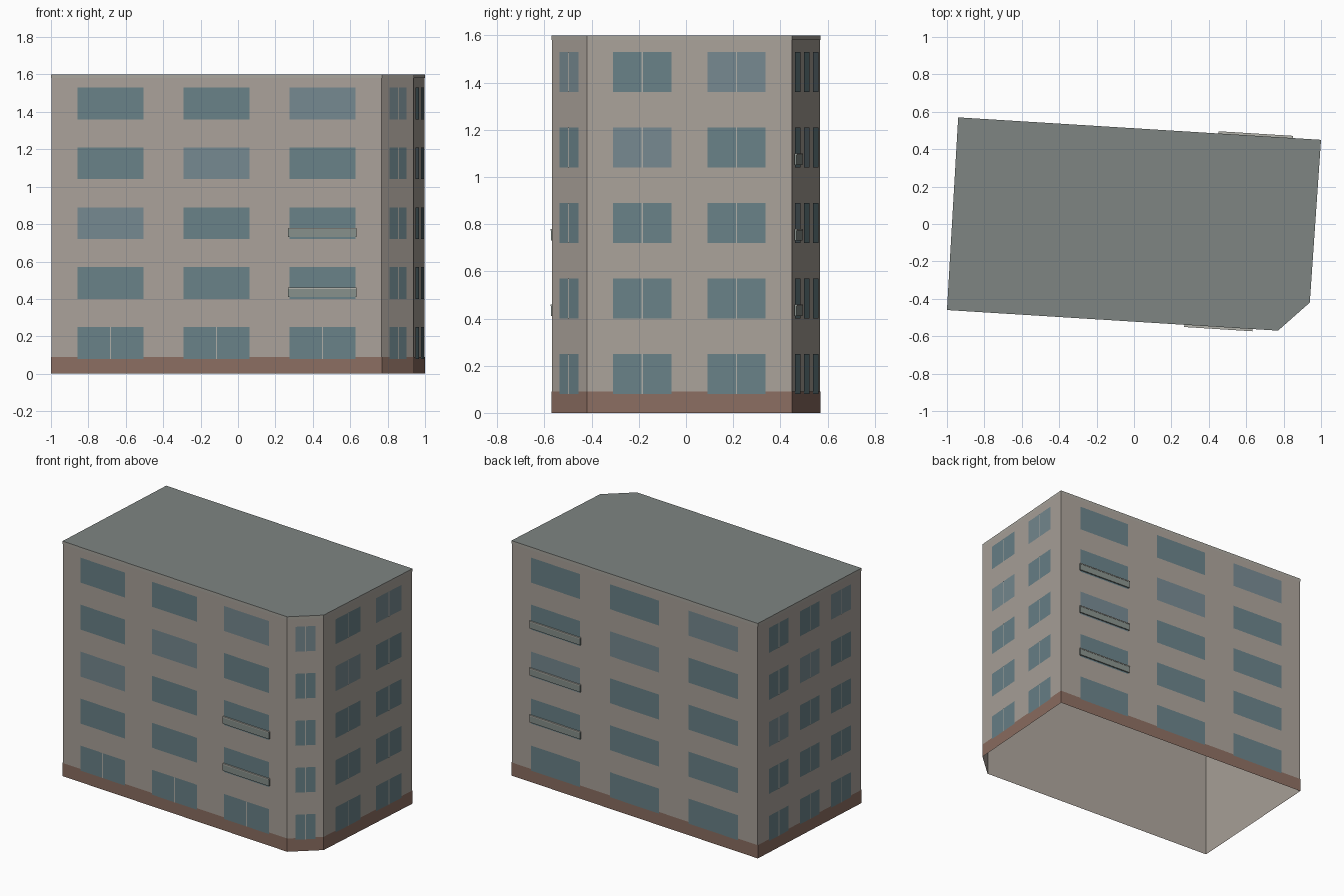
import bpy
import bmesh
from mathutils import Vector

if "Cube" in bpy.data.objects:
    bpy.data.objects.remove(bpy.data.objects["Cube"])

# Footprint, counter-clockwise from the front left corner
FOOT = [Vector(p) for p in [(-1, -0.46), (0.77, -0.57), (0.94, -0.42), (1, 0.45), (-0.94, 0.57)]]
FLOORS = [(0.08, 0.25)] + [(0.4 + 0.32 * i, 0.57 + 0.32 * i) for i in range(4)]


def build(name, color, parts):
    """One object from a list of faces, each a list of points."""
    bm = bmesh.new()
    for pts in parts:
        bm.faces.new([bm.verts.new(p) for p in pts])
    bmesh.ops.remove_doubles(bm, verts=bm.verts, dist=0.0003)
    mesh = bpy.data.meshes.new(name)
    bm.to_mesh(mesh)
    bm.free()
    mat = bpy.data.materials.new(name + "_colour")
    mat.diffuse_color = (*color, 1)
    mat.use_nodes = True
    mat.node_tree.nodes["Principled BSDF"].inputs["Base Color"].default_value = mat.diffuse_color
    mesh.materials.append(mat)
    bpy.context.collection.objects.link(bpy.data.objects.new(name, mesh))


def ring(z0, z1, scale=1.0):
    """Vertical band round the footprint."""
    f = [p * scale for p in FOOT]
    return [[(*a, z0), (*b, z0), (*b, z1), (*a, z1)] for a, b in zip(f, f[1:] + f[:1])]


def point(wall, u, z, out):
    a, b = FOOT[wall], FOOT[(wall + 1) % 5]
    d = (b - a).normalized()
    p = a.lerp(b, u) + Vector((d.y, -d.x)) * out
    return (p.x, p.y, z)


def panel(wall, u0, u1, z0, z1, out):
    return [point(wall, u, z, out) for u, z in [(u0, z0), (u1, z0), (u1, z1), (u0, z1)]]


def box(wall, u0, u1, z0, z1, out):
    """Box standing out from a wall, open against the wall."""
    front, back = panel(wall, u0, u1, z0, z1, out), panel(wall, u0, u1, z0, z1, 0)
    sides = [[back[i], back[(i + 1) % 4], front[(i + 1) % 4], front[i]] for i in range(4)]
    return [front] + sides


# Window columns as fractions of each wall, with the diagonal of paler windows
long_cols = [(0.08, 0.28), (0.4, 0.6), (0.72, 0.92)]
LAYOUT = [
    (long_cols, 2),
    ([(0.23, 0.77)], 4),
    ([(0.128, 0.412), (0.588, 0.87)], 3),
    (long_cols, 2),
    ([(0.105, 0.295), (0.405, 0.595), (0.705, 0.895)], 2),
]
dark, pale, mullions = [], [], []
for wall, (cols, diag) in enumerate(LAYOUT):
    length = (FOOT[(wall + 1) % 5] - FOOT[wall]).length
    for row, (z0, z1) in enumerate(FLOORS):
        for col, (u0, u1) in enumerate(cols):
            (pale if row - col == diag else dark).append(panel(wall, u0, u1, z0, z1, 0.002))
            # Split panes on the short walls and the front ground floor
            if wall in (1, 2, 4) or (wall == 0 and row == 0):
                mid, half = (u0 + u1) / 2, 0.003 / length
                mullions.append(panel(wall, mid - half, mid + half, z0, z1, 0.004))

# Shallow balconies: front right column and back right column
parapets, rails = [], []
for wall, (u0, u1), rows in [(0, long_cols[2], (1, 2)), (3, long_cols[0], (1, 2, 3))]:
    for row in rows:
        z = FLOORS[row][0]
        parapets += box(wall, u0 - 0.003, u1 + 0.003, z + 0.01, z + 0.055, 0.01)
        rails += box(wall, u0 - 0.003, u1 + 0.003, z + 0.053, z + 0.06, 0.012)

# Shell (open underneath), plinth, eaves strip and flat roof
build("walls", (0.40, 0.36, 0.32), ring(0, 1.599, 0.998))
build("plinth", (0.26, 0.155, 0.12), ring(0, 0.09))
build("eaves_strip", (0.40, 0.38, 0.34), ring(1.58, 1.6))
build("roof", (0.21, 0.235, 0.225), [[(*p, 1.6) for p in FOOT]])
build("windows", (0.14, 0.22, 0.245), dark)
build("pale_windows", (0.18, 0.25, 0.28), pale)
build("window_mullions", (0.42, 0.42, 0.39), mullions)
build("balcony_parapets", (0.24, 0.28, 0.26), parapets)
build("balcony_rails", (0.45, 0.45, 0.41), rails)
